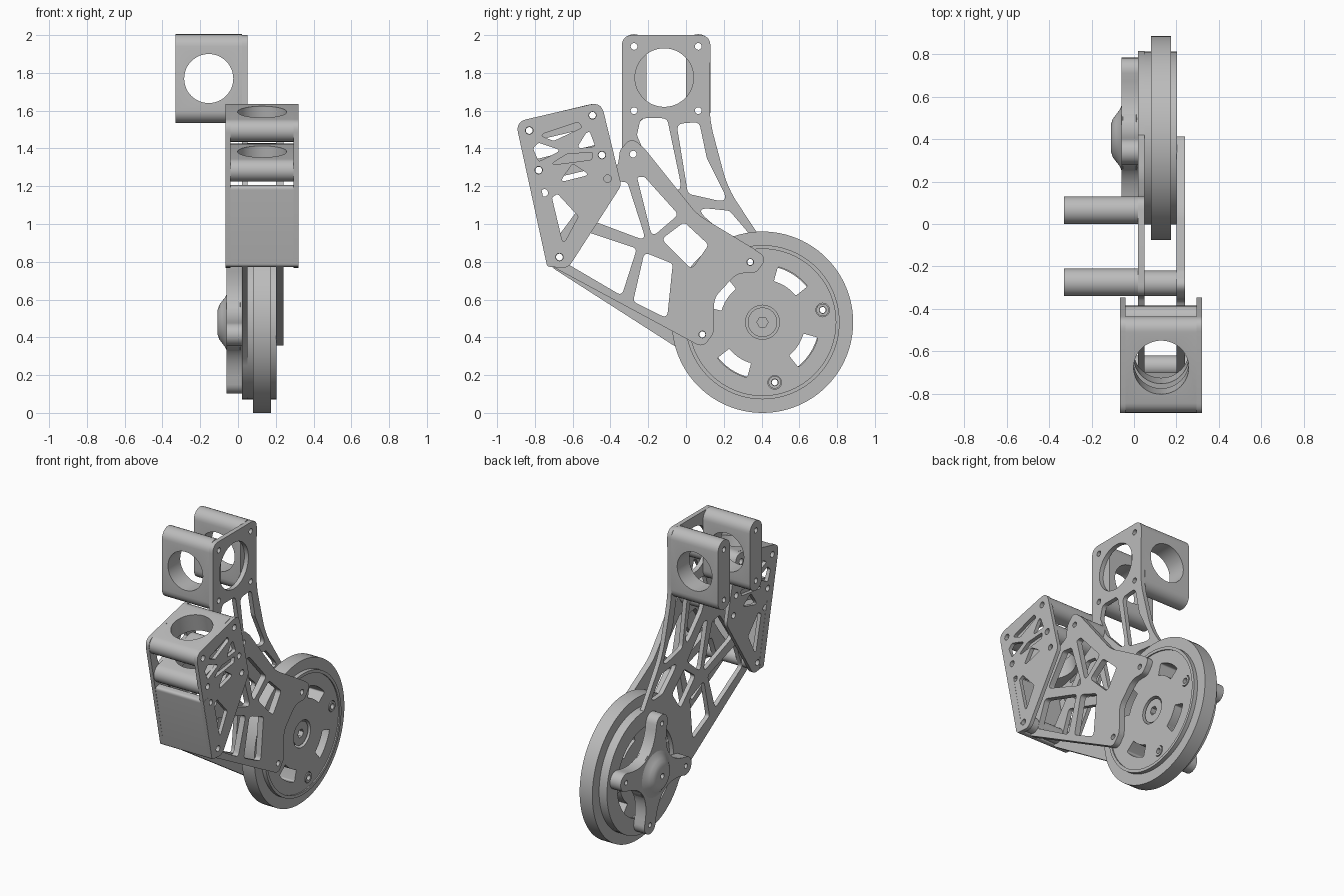
import bpy, bmesh, math
from mathutils import Matrix, Vector

if "Cube" in bpy.data.objects:
    bpy.data.objects.remove(bpy.data.objects["Cube"])

grey = bpy.data.materials.new("machined grey")
grey.use_nodes = True
grey.diffuse_color = (0.5, 0.5, 0.5, 1)
grey.node_tree.nodes["Principled BSDF"].inputs["Base Color"].default_value = (0.5, 0.5, 0.5, 1)

# Profiles live in the (y, z) plane and are extruded along x
SIDE = Matrix(((0, 0, 1, 0), (1, 0, 0, 0), (0, 1, 0, 0), (0, 0, 0, 1)))
HUB = Vector((0.405, 0.48))
parts = []


def polar(radius, degrees, centre=HUB):
    a = math.radians(degrees)
    return Vector(centre) + radius * Vector((math.cos(a), math.sin(a)))


def circle(centre, radius, steps=32):
    return [polar(radius, 360 * i / steps, centre) for i in range(steps)]


def rounded(points, radius=0.03, steps=8):
    """Polygon with rounded corners; a third value overrides the radius."""
    result = []
    for i, point in enumerate(points):
        p = Vector(point[:2])
        before = Vector(points[i - 1][:2]) - p
        after = Vector(points[(i + 1) % len(points)][:2]) - p
        r = point[2] if len(point) > 2 else radius
        if r == 0:
            result.append(p)
            continue
        half = max(before.angle(after) / 2, 0.05)
        cut = min(r / math.tan(half), before.length * 0.49, after.length * 0.49)
        a, b = p + before.normalized() * cut, p + after.normalized() * cut
        for k in range(steps + 1):
            t = k / steps
            result.append(a * (1 - t) ** 2 + p * 2 * t * (1 - t) + b * t * t)
    return result


def stadium(a, b, radius, steps=12):
    a, b = Vector(a), Vector(b)
    turn = math.degrees(math.atan2(b.y - a.y, b.x - a.x))
    return ([polar(radius, turn - 90 + 180 * i / steps, b) for i in range(steps + 1)]
            + [polar(radius, turn + 90 + 180 * i / steps, a) for i in range(steps + 1)])


def add_mesh(name, mesh):
    obj = bpy.data.objects.new(name, mesh)
    bpy.context.collection.objects.link(obj)
    mesh.materials.clear()
    mesh.materials.append(grey)
    parts.append(obj)
    return obj


def plate(name, x0, x1, outline, holes=()):
    """Extrude an outline with holes between two x positions."""
    curve = bpy.data.curves.new(name, 'CURVE')
    curve.dimensions, curve.fill_mode = '2D', 'BOTH'
    curve.extrude = (x1 - x0) / 2
    for loop in [outline, *holes]:
        spline = curve.splines.new('POLY')
        spline.points.add(len(loop) - 1)
        for target, p in zip(spline.points, loop):
            target.co = (p[0], p[1], 0, 1)
        spline.use_cyclic_u = True
    temp = bpy.data.objects.new(name + " profile", curve)
    bpy.context.collection.objects.link(temp)
    graph = bpy.context.evaluated_depsgraph_get()
    mesh = bpy.data.meshes.new_from_object(temp.evaluated_get(graph))
    bpy.data.objects.remove(temp)
    mesh.transform(Matrix.Translation(((x0 + x1) / 2, 0, 0)) @ SIDE)
    bm = bmesh.new()
    bm.from_mesh(mesh)
    bmesh.ops.remove_doubles(bm, verts=bm.verts, dist=0.00001)
    bmesh.ops.recalc_face_normals(bm, faces=bm.faces)
    bm.to_mesh(mesh)
    bm.free()
    return add_mesh(name, mesh)


def bore(objects, centre, direction, radius):
    """Cut a round hole through the objects."""
    bm = bmesh.new()
    turn = Vector(direction).to_track_quat('Z', 'Y').to_matrix().to_4x4()
    bmesh.ops.create_cone(bm, cap_ends=True, segments=48, radius1=radius, radius2=radius,
                          depth=1.5, matrix=Matrix.Translation(centre) @ turn)
    mesh = bpy.data.meshes.new("bore cutter")
    bm.to_mesh(mesh)
    bm.free()
    cutter = bpy.data.objects.new("bore_cutter", mesh)
    cutter.hide_render = True
    bpy.context.collection.objects.link(cutter)
    for obj in objects:
        mod = obj.modifiers.new("bore", 'BOOLEAN')
        mod.operation, mod.object, mod.solver = 'DIFFERENCE', cutter, 'EXACT'
        graph = bpy.context.evaluated_depsgraph_get()
        cut = bpy.data.meshes.new_from_object(obj.evaluated_get(graph))
        obj.modifiers.clear()
        obj.data = cut
    bpy.data.objects.remove(cutter)


# Shared positions
elbow, ankle = (-0.28, 1.37), (-0.67, 0.825)
arm_angles = [11.5 + 90 * i for i in range(4)]
bolts = [polar(0.325, a) for a in arm_angles]
top_bolts = [(y, z) for y in (-0.275, 0.065) for z in (1.6, 1.94)]

# Lightening windows common to both link plates
link_windows = [rounded(w, 0.025) for w in (
    [(-0.26, 1.25), (-0.22, 1.25), (-0.04, 1.05), (-0.18, 0.93)],
    [(-0.53, 1.03), (-0.39, 1.23), (-0.31, 1.22), (-0.21, 0.91)],
    [(-0.56, 0.97), (-0.26, 0.87), (-0.34, 0.62), (-0.63, 0.79)],
    [(-0.22, 0.85), (-0.07, 0.79), (-0.10, 0.50), (-0.28, 0.59)],
    [(-0.13, 0.92), (-0.01, 1.01), (0.12, 0.89), (0.03, 0.76)])]

# Main plate: clamp mount, truss and ring around the wheel hub
main_outline = rounded(
    [(-0.34, 2.0, 0.06), (0.13, 2.0, 0.06), (0.125, 1.55, 0.6), (0.22, 1.19, 0.6)]
    + [(*polar(0.41, 88 - 6 * i), 0) for i in range(41)]
    + [(-0.69, 0.757, 0.05), (-0.745, 0.80, 0.05), (-0.71, 0.89, 0.05),
       (-0.42, 1.27, 0.08), (-0.34, 1.32, 0.05)])
main_windows = [rounded(w, 0.035) for w in (
    [(-0.26, 1.47), (-0.24, 1.56), (-0.10, 1.56), (-0.01, 1.13), (-0.2, 1.33)],
    [(-0.05, 1.53), (0.07, 1.54), (0.11, 1.35), (0.23, 1.11), (0.01, 1.16)],
    [(0.04, 1.09), (0.23, 1.07), (0.36, 0.92), (0.22, 0.93)])]
plate("main_plate", 0.02, 0.05, main_outline, link_windows + main_windows
      + [circle((-0.115, 1.775), 0.155, 48), circle(HUB, 0.3, 64)]
      + [circle(p, 0.018, 16) for p in [elbow, ankle, *top_bolts, *bolts]])

# Outer link plate
outer_outline = rounded([
    (-0.29, 1.46, 0.06), (-0.22, 1.40, 0.06), (0.06, 1.05, 0.3), (0.35, 0.875, 0.06),
    (0.43, 0.82, 0.05), (0.37, 0.74, 0.05), (0.27, 0.74, 0.1), (0.15, 0.61, 0.1),
    (0.145, 0.42, 0.05), (0.09, 0.345, 0.05), (-0.69, 0.765, 0.05), (-0.745, 0.80, 0.05),
    (-0.71, 0.89, 0.05), (-0.42, 1.28, 0.08), (-0.36, 1.31, 0.04), (-0.35, 1.39, 0.05)])
plate("outer_link_plate", 0.2, 0.24, outer_outline, link_windows
      + [circle(p, 0.018, 16) for p in [elbow, ankle, bolts[1], bolts[2]]])
plate("elbow_spacer", 0.05, 0.2, circle(elbow, 0.06), [circle(elbow, 0.018, 16)])
plate("ankle_spacer", -0.04, 0.295, circle(ankle, 0.05), [circle(ankle, 0.018, 16)])

# Upper clamp blocks
upper_blocks = []
for label, y in (("front", -0.275), ("rear", 0.065)):
    ends = [(y, 1.6), (y, 1.94)]
    upper_blocks.append(plate(f"upper_clamp_{label}", -0.33, 0.02,
                              stadium(*ends, 0.065), [circle(p, 0.018, 16) for p in ends]))
bore(upper_blocks, (-0.155, 0, 1.77), (0, 1, 0), 0.13)

# Tilted front clamp: two cross blocks between two cheek plates
rows = [((-0.83, 1.495), (-0.495, 1.575)), ((-0.78, 1.285), (-0.445, 1.365)),
        ((-0.75, 1.165), (-0.415, 1.24))]
front_blocks = [plate(f"front_clamp_{label}", -0.04, 0.295, stadium(*row, 0.06),
                      [circle(p, 0.018, 16) for p in row])
                for label, row in zip(("top", "bottom"), rows)]
bore(front_blocks, (0.128, -0.637, 1.43), (0, -0.23, 0.97), 0.13)

cheek_outline = rounded([(-0.902, 1.541), (-0.449, 1.646), (-0.342, 1.205),
                         (-0.625, 0.765), (-0.735, 0.775)], 0.06)
cheek_windows = [rounded(w, 0.014) for w in (
    [(-0.78, 1.47), (-0.57, 1.54), (-0.55, 1.51), (-0.70, 1.44)],
    [(-0.81, 1.40), (-0.78, 1.43), (-0.66, 1.39), (-0.78, 1.33)],
    [(-0.53, 1.48), (-0.51, 1.49), (-0.48, 1.41), (-0.58, 1.40)],
    [(-0.73, 1.31), (-0.63, 1.37), (-0.49, 1.38), (-0.50, 1.34)],
    [(-0.67, 1.22), (-0.60, 1.32), (-0.51, 1.26)],
    [(-0.71, 1.14), (-0.68, 1.16), (-0.57, 1.04), (-0.65, 0.89)])]
cheek_holes = [circle(p, 0.02, 16) for row in rows for p in row] + [circle(ankle, 0.02, 16)]
for side, x in (("right", -0.065), ("left", 0.295)):
    plate(f"cheek_plate_{side}", x, x + 0.025, cheek_outline, cheek_windows + cheek_holes)
plate("front_shin_panel", -0.066, 0.321, rounded(
    [(-0.825, 1.20), (-0.77, 1.21), (-0.70, 0.86), (-0.69, 0.77), (-0.735, 0.775)], 0.02))

# Wheel: tyre, lip and slotted disc
plate("tyre", 0.08, 0.175, circle(HUB, 0.48, 96), [circle(HUB, 0.395, 96)])
plate("wheel_lip", 0.05, 0.203, circle(HUB, 0.408, 96), [circle(HUB, 0.388, 96)])
slots = []
for a in arm_angles:
    slot = [polar(0.305, a + 45 + t) for t in range(-18, 19, 4)]
    slot += [polar(0.225, a + 45 - t) for t in range(-18, 19, 4)]
    slots.append(rounded([(*slot[0], 0.035), *[(*p, 0) for p in slot[1:9]], (*slot[9], 0.035),
                          (*slot[10], 0.035), *[(*p, 0) for p in slot[11:19]],
                          (*slot[19], 0.035)]))
plate("wheel_disc", 0.055, 0.195, circle(HUB, 0.39, 96), slots
      + [circle(HUB, 0.09, 48)] + [circle(p, 0.036, 24) for p in bolts])
plate("axle_boss", 0.0, 0.185, circle(HUB, 0.078, 48), [circle(HUB, 0.03, 6)])
for i, p in enumerate(bolts):
    plate(f"bolt_sleeve_{i + 1}", 0.02, 0.2, circle(p, 0.033, 24), [circle(p, 0.018, 16)])

# Four-armed hub cover with a domed centre
star = []
for a in arm_angles:
    star += [polar(0.06, a - 90 + 15 * i, polar(0.325, a)) for i in range(13)]
    start, end = star[-1], polar(0.06, a, polar(0.325, a + 90))
    pull = polar(0.06, a + 45)
    star += [start * (1 - t) ** 2 + pull * 2 * t * (1 - t) + end * t * t
             for t in (k / 14 for k in range(1, 14))]
cover = plate("hub_cover_arms", -0.06, 0.02, star, [circle(p, 0.016, 16) for p in bolts])
edge = cover.modifiers.new("soft edge", 'BEVEL')
edge.width, edge.segments, edge.angle_limit = 0.014, 3, math.radians(50)

bm = bmesh.new()
dome = [(0.018, 0.02), (0.018, -0.108), (0.065, -0.108), (0.09, -0.1), (0.11, -0.085),
        (0.135, -0.066), (0.17, -0.052), (0.17, 0.01), (0.16, 0.02)]
ring = [bm.verts.new((x, HUB.x + r, HUB.y)) for r, x in dome]
edges = [bm.edges.new((a, b)) for a, b in zip(ring, ring[1:] + ring[:1])]
bmesh.ops.spin(bm, geom=ring + edges, cent=(0, *HUB), axis=(1, 0, 0),
               angle=math.tau, steps=48, use_duplicate=False)
bmesh.ops.remove_doubles(bm, verts=bm.verts, dist=0.0001)
bmesh.ops.recalc_face_normals(bm, faces=bm.faces)
dome_mesh = bpy.data.meshes.new("hub dome")
bm.to_mesh(dome_mesh)
bm.free()
add_mesh("hub_cover_dome", dome_mesh)

# Smooth the curved walls, keep edges sharp
bpy.ops.object.select_all(action='DESELECT')
for obj in parts:
    obj.select_set(True)
bpy.context.view_layer.objects.active = parts[0]
bpy.ops.object.shade_smooth_by_angle(angle=math.radians(32))
